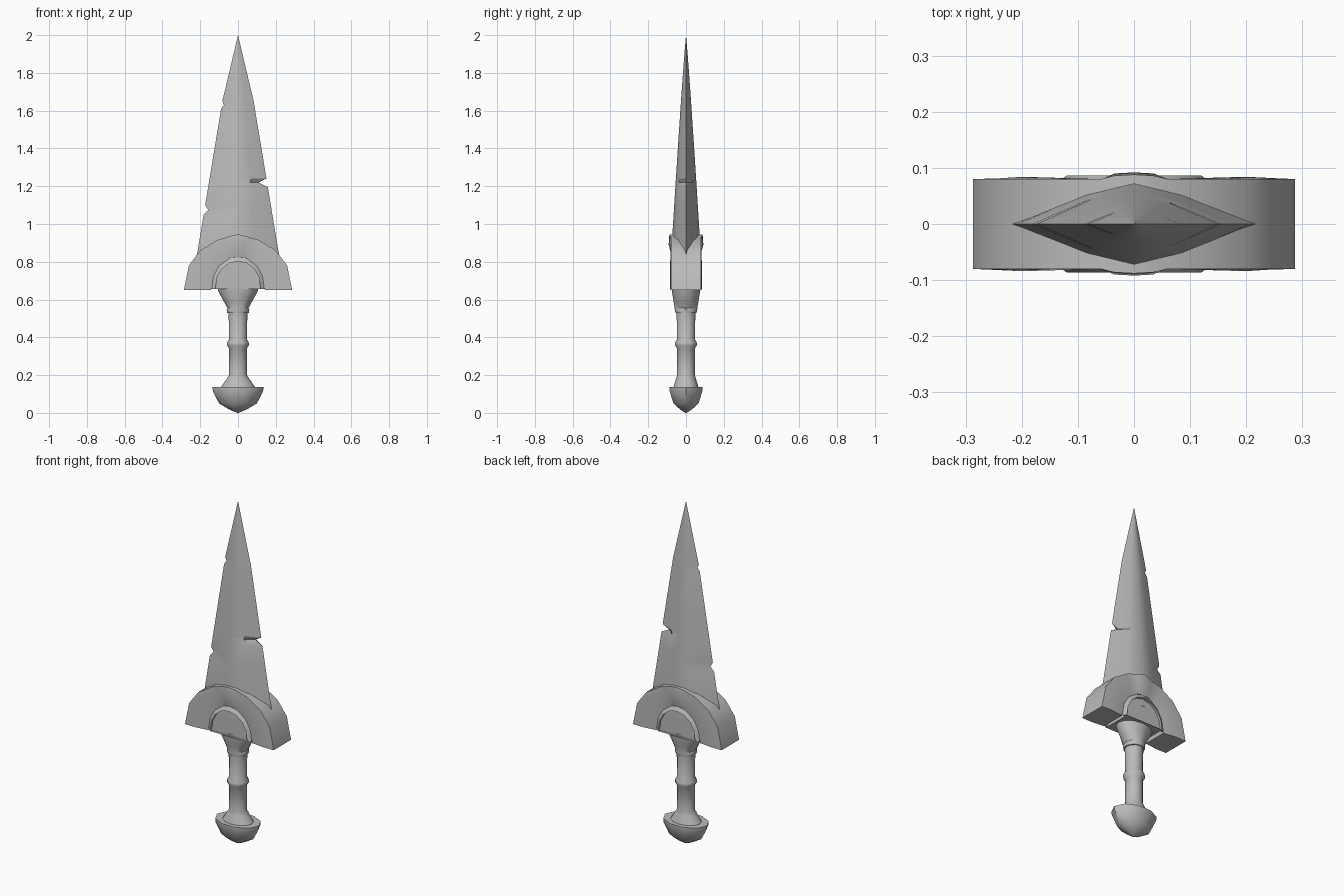
import bpy, bmesh, math

cube = bpy.data.objects.get("Cube")
if cube:
    bpy.data.objects.remove(cube)

steel = bpy.data.materials.new("plain_grey")
steel.use_nodes = True
GREY = (0.5, 0.5, 0.5, 1)
steel.diffuse_color = GREY
steel.node_tree.nodes["Principled BSDF"].inputs["Base Color"].default_value = GREY


def loft(name, rings, angle=35):
    """Skin closed rings of equal point count and cap both ends."""
    bm = bmesh.new()
    loops = [[bm.verts.new(p) for p in ring] for ring in rings]
    n = len(loops[0])
    for a, b in zip(loops, loops[1:]):
        for i in range(n):
            j = (i + 1) % n
            bm.faces.new((a[i], a[j], b[j], b[i]))
    bm.faces.new(loops[0][::-1])
    bm.faces.new(loops[-1])
    bmesh.ops.remove_doubles(bm, verts=bm.verts, dist=0.0005)
    bmesh.ops.recalc_face_normals(bm, faces=bm.faces)
    mesh = bpy.data.meshes.new(name)
    bm.to_mesh(mesh)
    bm.free()
    mesh.materials.append(steel)
    obj = bpy.data.objects.new(name, mesh)
    bpy.context.collection.objects.link(obj)
    bpy.ops.object.select_all(action="DESELECT")
    obj.select_set(True)
    bpy.context.view_layer.objects.active = obj
    bpy.ops.object.shade_smooth_by_angle(angle=math.radians(angle))
    return obj


def turned(name, profile, sides, angle=35):
    """Oval lathe: the profile holds (half width, half depth, height)."""
    turns = [2 * math.pi * i / sides for i in range(sides)]
    return loft(name, [[(rx * math.cos(t), ry * math.sin(t), z) for t in turns]
                       for rx, ry, z in profile], angle)


# Blade: lens sections whose edges dip inwards at the nicks
def body_width(z):
    if z > 1.65:
        return 0.083 * (2 - z) / 0.35
    return 0.083 + 0.132 * (1.65 - z) / 0.8


nicks = {1.63: (0.012, 0), 1.22: (0, 0.045), 1.075: (0.02, 0)}
levels = [0.76, 0.9, 1.05, 1.075, 1.1, 1.195, 1.22, 1.24, 1.4,
          1.61, 1.63, 1.65, 1.8, 1.9, 1.998]
blade = []
for z in levels:
    w = body_width(z)
    d = 0.076 * ((2 - z) / 1.12) ** 0.9 if z > 0.88 else 0.076
    left, right = nicks.get(z, (0, 0))
    top = [(-0.42 * w, -0.7 * d, z), (0, -d, z), (0.42 * w, -0.7 * d, z)]
    back = [(x, -y, z) for x, y, z in reversed(top)]
    blade.append([(left - w, 0, z)] + top + [(w - right, 0, z)] + back)
loft("blade", blade, 30)

# Guard arch: (outer x, z, inner x, z, outer, middle and inner half depth)
half_arch = [(0, 0.945, 0, 0.825, 0.088, 0.092, 0.075),
             (0.035, 0.938, 0.035, 0.822, 0.086, 0.09, 0.075),
             (0.06, 0.93, 0.05, 0.815, 0.08, 0.08, 0.074),
             (0.11, 0.915, 0.08, 0.79, 0.08, 0.081, 0.073),
             (0.2, 0.86, 0.107, 0.76, 0.08, 0.083, 0.072),
             (0.26, 0.78, 0.13, 0.71, 0.08, 0.084, 0.072),
             (0.287, 0.65, 0.143, 0.65, 0.08, 0.082, 0.072)]
stations = [(-s[0], s[1], -s[2], *s[3:]) for s in half_arch[:0:-1]] + half_arch
arch = []
for ox, oz, ix, iz, d_out, d_mid, d_in in stations:
    mx, mz = 0.55 * ox + 0.45 * ix, 0.55 * oz + 0.45 * iz
    front = [(ox, -d_out, oz), (mx, -d_mid, mz), (ix, -d_in, iz)]
    arch.append(front + [(x, -y, z) for x, y, z in reversed(front)])
loft("guard_arch", arch, 40)

# Domed plate filling the arch, with chamfered faces front and back
def dome(scale, y):
    arc = [math.pi * i / 8 for i in range(9)]
    return [(0.14 * scale * math.cos(t), y, 0.655 + 0.172 * scale * math.sin(t) ** 0.9
             if 0 < t < 3.1 else 0.655) for t in arc]


loft("guard_dome", [dome(1, -0.072), dome(0.86, -0.086),
                    dome(0.86, 0.086), dome(1, 0.072)][0:4], 30)

# Socket and collar below the guard
turned("socket", [(0.108, 0.076, 0.665), (0.105, 0.075, 0.645), (0.075, 0.066, 0.59),
                  (0.056, 0.06, 0.555), (0.06, 0.06, 0.55), (0.057, 0.056, 0.53)], 12)

# Grip with a raised ring and a flared foot
turned("grip", [(0.05, 0.05, 0.54), (0.047, 0.047, 0.39), (0.058, 0.058, 0.372),
                (0.058, 0.058, 0.358), (0.047, 0.047, 0.34), (0.047, 0.047, 0.2),
                (0.06, 0.053, 0.18), (0.095, 0.068, 0.13)], 12)

# Pommel
turned("pommel", [(0.135, 0.092, 0.136), (0.133, 0.091, 0.115), (0.1, 0.07, 0.05),
                  (0.05, 0.035, 0.02), (0.004, 0.003, 0)], 10, 40)
